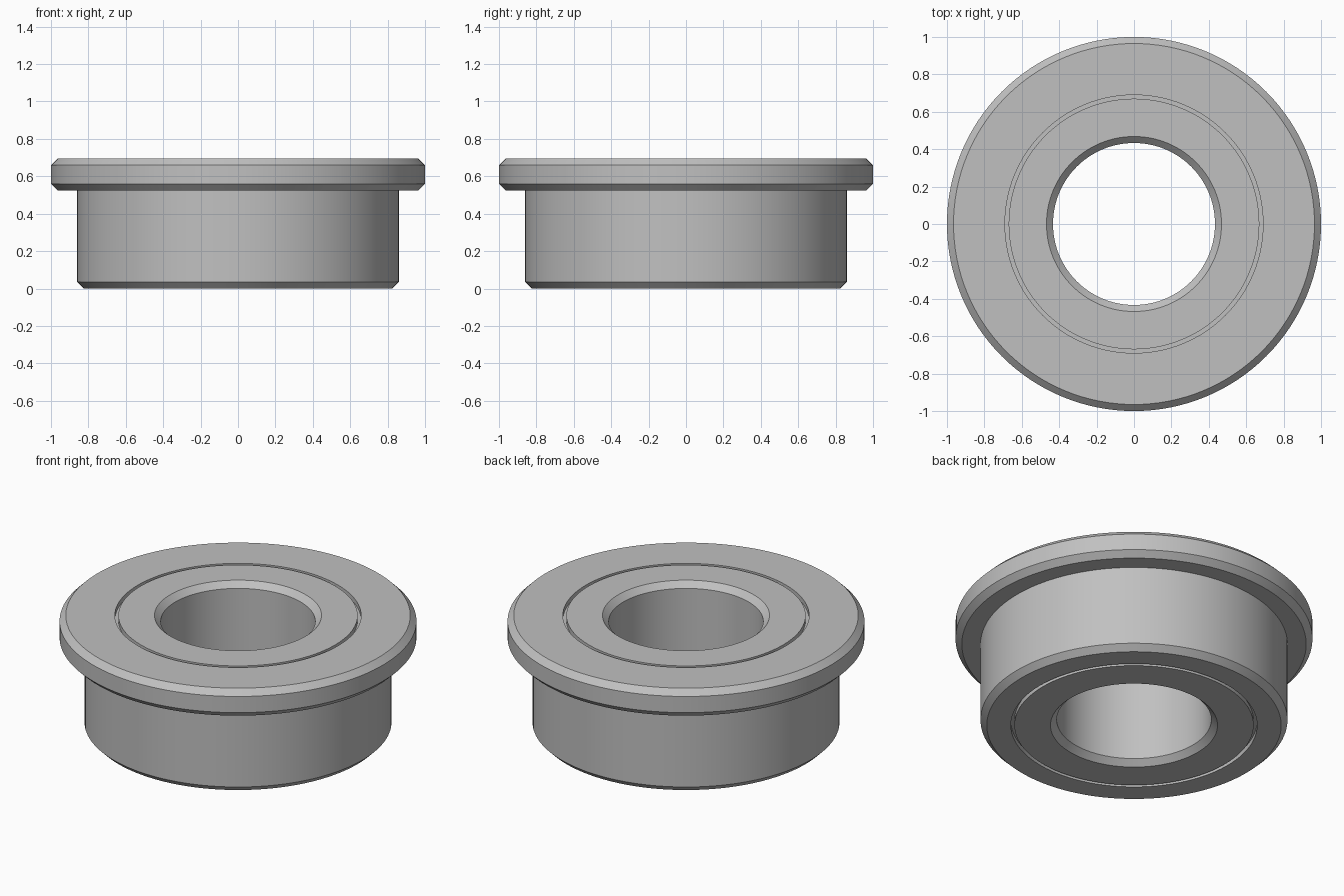
import bpy, bmesh, math

if "Cube" in bpy.data.objects:
    bpy.data.objects.remove(bpy.data.objects["Cube"])

SEG = 128
H = 0.695   # overall height
C = 0.035   # chamfer size

steel = bpy.data.materials.new("light_steel")
steel.diffuse_color = (0.53, 0.53, 0.53, 1)
steel.use_nodes = True
steel.node_tree.nodes["Principled BSDF"].inputs["Base Color"].default_value = steel.diffuse_color


def revolve(name, profile):
    """Spin a closed (radius, z) profile around the z axis."""
    bm = bmesh.new()
    rings = []
    for i in range(SEG):
        a = 2 * math.pi * i / SEG
        rings.append([bm.verts.new((r * math.cos(a), r * math.sin(a), z))
                      for r, z in profile])
    n = len(profile)
    for i in range(SEG):
        p, q = rings[i], rings[(i + 1) % SEG]
        for j in range(n):
            k = (j + 1) % n
            bm.faces.new((p[j], q[j], q[k], p[k]))
    bmesh.ops.recalc_face_normals(bm, faces=bm.faces)
    mesh = bpy.data.meshes.new(name)
    bm.to_mesh(mesh)
    bm.free()
    mesh.materials.append(steel)
    obj = bpy.data.objects.new(name, mesh)
    bpy.context.collection.objects.link(obj)
    bpy.ops.object.select_all(action='DESELECT')
    obj.select_set(True)
    bpy.context.view_layer.objects.active = obj
    bpy.ops.object.shade_smooth_by_angle(angle=math.radians(30))
    return obj


# Outer ring with the chamfered flange at the top
BODY, FLANGE, FZ = 0.86, 1.0, 0.525
revolve("flanged_outer_ring", [
    (0.69, 0), (BODY - C, 0), (BODY, C), (BODY, FZ),
    (FLANGE - C, FZ), (FLANGE, FZ + C), (FLANGE, H - C), (FLANGE - C, H),
    (0.69, H)])

# Inner ring with a chamfered bore
BORE = 0.433
revolve("inner_ring", [
    (BORE + C, 0), (0.67, 0), (0.67, H), (BORE + C, H),
    (BORE, H - C), (BORE, C)])

# Recessed seal closing the narrow gap between the rings
revolve("seal", [(0.67, 0.03), (0.69, 0.03), (0.69, H - 0.03), (0.67, H - 0.03)])
